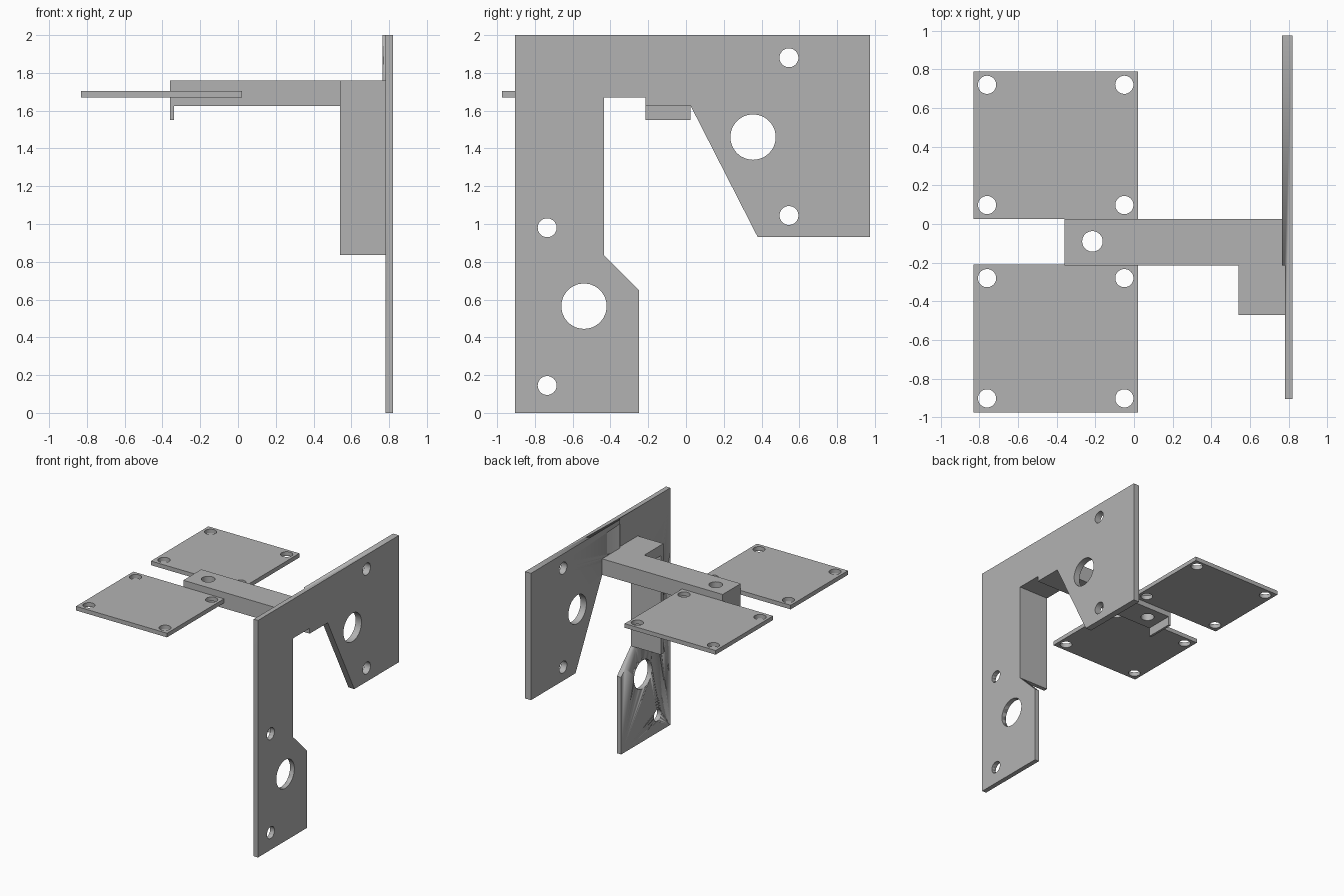
import bpy
from math import cos, sin, tau
from mathutils import Matrix

cube = bpy.data.objects.get("Cube")
if cube:
    bpy.data.objects.remove(cube, do_unlink=True)

grey = bpy.data.materials.new("plain grey")
grey.use_nodes = True
colour = (0.45, 0.45, 0.45, 1)
grey.diffuse_color = colour
grey.node_tree.nodes["Principled BSDF"].inputs["Base Color"].default_value = colour

# Local sheet axes (u, v, thickness) mapped to the world
FLAT = Matrix.Identity(4)
UPRIGHT = Matrix(((0, 0, 1, 0), (1, 0, 0, 0), (0, 1, 0, 0), (0, 0, 0, 1)))


def circle(u, v, r, n=48):
    return [(u + r * cos(tau * i / n), v + r * sin(tau * i / n)) for i in range(n)]


def rect(u0, u1, v0, v1):
    return [(u0, v0), (u1, v0), (u1, v1), (u0, v1)]


def sheet(name, outline, low, high, holes=(), frame=FLAT):
    """Fill an outline with round holes and give it thickness from low to high."""
    curve = bpy.data.curves.new(name, "CURVE")
    curve.dimensions = "2D"
    curve.fill_mode = "BOTH"
    curve.extrude = (high - low) / 2
    for loop in [outline] + [circle(*h) for h in holes]:
        spline = curve.splines.new("POLY")
        spline.points.add(len(loop) - 1)
        for point, (u, v) in zip(spline.points, loop):
            point.co = (u, v, 0, 1)
        spline.use_cyclic_u = True
    obj = bpy.data.objects.new(name, curve)
    bpy.context.collection.objects.link(obj)
    obj.matrix_world = frame @ Matrix.Translation((0, 0, (low + high) / 2))
    bpy.ops.object.select_all(action="DESELECT")
    obj.select_set(True)
    bpy.context.view_layer.objects.active = obj
    bpy.ops.object.convert(target="MESH")
    obj = bpy.context.object
    obj.data.materials.clear()
    obj.data.materials.append(grey)
    # Weld the caps to the walls so the solid is closed
    bpy.ops.object.mode_set(mode="EDIT")
    bpy.ops.mesh.select_all(action="SELECT")
    bpy.ops.mesh.remove_doubles(threshold=0.0005)
    bpy.ops.mesh.normals_make_consistent(inside=False)
    bpy.ops.object.mode_set(mode="OBJECT")
    bpy.ops.object.shade_smooth_by_angle()
    return obj


# Upright mounting plate with a long leg, a notch and a tapered wing
plate = sheet(
    "mounting_plate",
    [(-0.905, 0), (-0.25, 0), (-0.25, 0.65), (-0.435, 0.835), (-0.435, 1.67),
     (-0.215, 1.67), (-0.215, 1.625), (0.025, 1.625), (0.38, 0.93),
     (0.975, 0.93), (0.975, 2), (-0.905, 2)],
    0.765, 0.82,
    holes=[(-0.54, 0.565, 0.12), (0.355, 1.46, 0.12), (-0.735, 0.145, 0.05),
           (-0.735, 0.98, 0.05), (0.545, 1.045, 0.05), (0.545, 1.88, 0.05)],
    frame=UPRIGHT)

# Thin the leg side of the plate on its inner face
cutter = sheet("leg_thinning_cutter", rect(0.7, 0.78, -1.1, -0.215), -0.1, 2.1)
cutter.hide_render = True
cut = plate.modifiers.new("thin_leg", "BOOLEAN")
cut.operation = "DIFFERENCE"
cut.solver = "EXACT"
cut.object = cutter
bpy.context.view_layer.objects.active = plate
bpy.ops.object.modifier_apply(modifier=cut.name)
bpy.data.objects.remove(cutter, do_unlink=True)

# Angle bracket stiffening the notch
sheet("angle_bracket",
      [(-0.47, 0.835), (-0.435, 0.835), (-0.435, 1.67), (-0.215, 1.67),
       (-0.215, 1.76), (-0.47, 1.76)],
      0.54, 0.78, frame=UPRIGHT)

# Horizontal arm with a bolt hole and a lip under its tip
sheet("arm", rect(-0.36, 0.765, -0.215, 0.025), 1.625, 1.76,
      holes=[(-0.215, -0.09, 0.053)])
sheet("arm_lip", rect(-0.36, -0.34, -0.215, 0.025), 1.55, 1.625)

# Pair of square plates with corner holes
for name, y0, y1 in (("back_square_plate", 0.025, 0.79),
                     ("front_square_plate", -0.975, -0.21)):
    sheet(name, rect(-0.83, 0.02, y0, y1), 1.67, 1.705,
          holes=[(x, y, 0.047) for x in (-0.76, -0.05)
                 for y in (y0 + 0.073, y1 - 0.07)])
